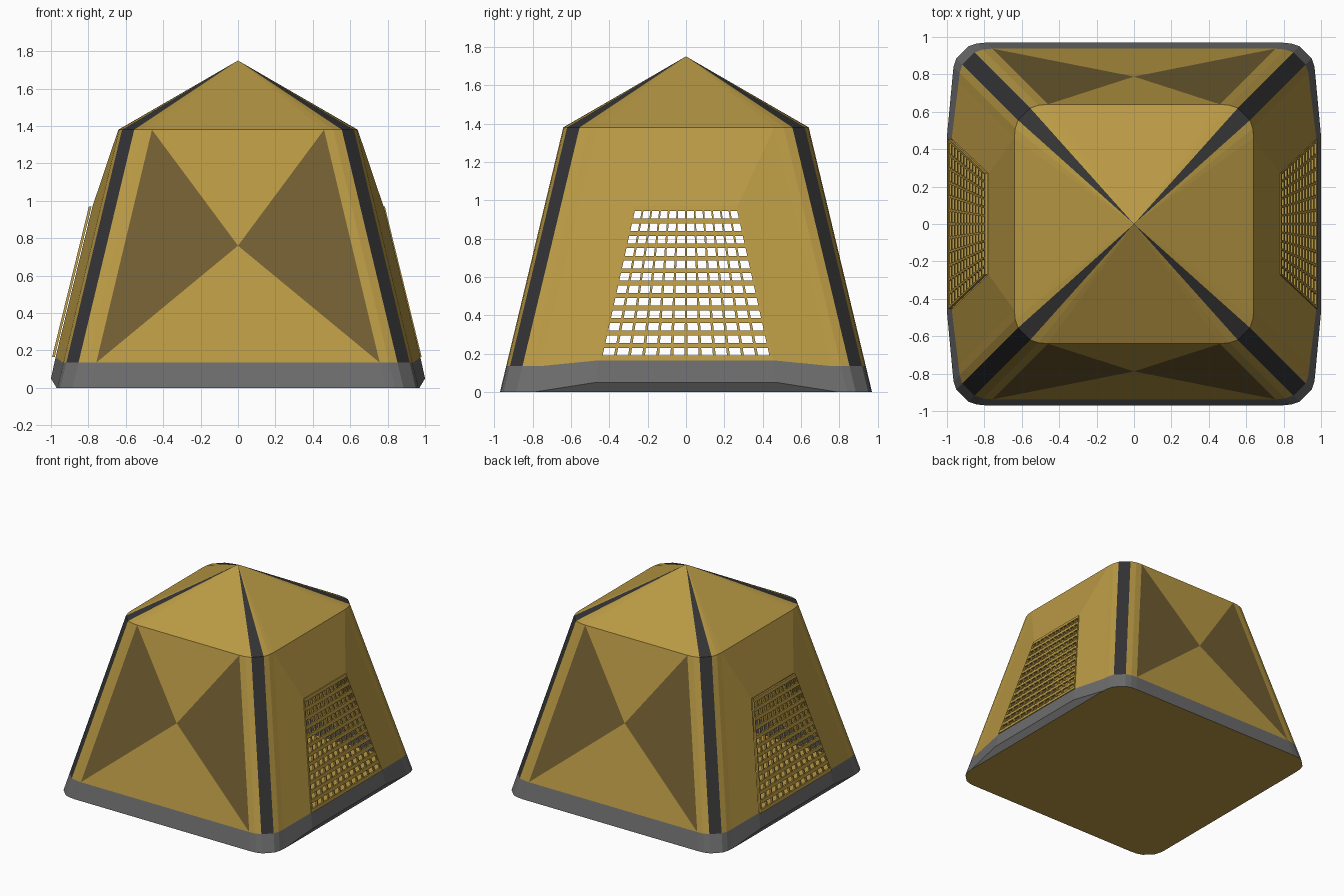
import bpy
import bmesh
from mathutils import Vector

if "Cube" in bpy.data.objects:
    bpy.data.objects.remove(bpy.data.objects["Cube"])


def material(name, rgb):
    m = bpy.data.materials.new(name)
    m.use_nodes = True
    m.diffuse_color = (*rgb, 1)
    m.node_tree.nodes["Principled BSDF"].inputs["Base Color"].default_value = (*rgb, 1)
    return m


TAN = material("tan fabric", (0.485, 0.319, 0.058))
BROWN = material("brown fabric", (0.168, 0.114, 0.032))
GREY = material("grey skirt", (0.15, 0.15, 0.15))
DARK = material("charcoal strip", (0.034, 0.034, 0.036))

BAND, EAVE, PEAK = 0.135, 1.38, 1.75
CORE = Vector((0, 0, 0.6))
OFFSETS = [(0, 0.18), (0.005, 0.13), (0.02, 0.085)]


def half_width(z):
    return 0.97 - 0.33 * z / EAVE


def corner(z):
    """Rounded corner points, from the side wall round to the front wall."""
    h = half_width(z)
    pts = [(h - a, h - b) for a, b in OFFSETS]
    pts += [(y, x) for x, y in reversed(pts)]
    return [Vector((x, y, z)) for x, y in pts]


def shell(name, mat, polys):
    """Mirror polygons into all four quadrants, facing outward."""
    bm = bmesh.new()
    made = set()
    for sx in (1, -1):
        for sy in (1, -1):
            for poly in polys:
                pts = [Vector((p[0] * sx, p[1] * sy, p[2])) for p in poly]
                key = frozenset(tuple(round(c, 4) + 0.0 for c in p) for p in pts)
                if key in made:
                    continue
                made.add(key)
                f = bm.faces.new([bm.verts.new(p) for p in pts])
                f.normal_update()
                if f.normal.dot(f.calc_center_median() - CORE) < 0:
                    f.normal_flip()
    bmesh.ops.remove_doubles(bm, verts=bm.verts, dist=0.0005)
    return finish(name, mat, bm)


def finish(name, mat, bm):
    me = bpy.data.meshes.new(name)
    bm.to_mesh(me)
    bm.free()
    me.materials.append(mat)
    ob = bpy.data.objects.new(name, me)
    bpy.context.collection.objects.link(ob)
    return ob


def flip(p, axis):
    q = Vector(p)
    q[axis] = -q[axis]
    return q


def strips(low, high, picks):
    return [[low[i], low[i + 1], high[i + 1], high[i]] for i in picks]


low, band, eave = corner(0), corner(BAND), corner(EAVE)
peak = Vector((0, 0, PEAK))
SOFT = (0, 1, 3, 4)

# Side wall bulge around the window opening
bulge = Vector((1.0, 0.47, 0.05))
sill = Vector((0.975, 0.455, 0.165))
lintel = Vector((0.778, 0.27, 0.97))

# Grey skirt
shell("skirt", GREY, strips(low, band, range(5)) + [
    [low[5], flip(low[5], 0), flip(band[5], 0), band[5]],
    [low[0], bulge, sill, band[0]],
    [low[0], flip(low[0], 1), flip(bulge, 1), bulge],
    [bulge, flip(bulge, 1), flip(sill, 1), sill]])

# Side walls and soft corner facets
shell("side_walls", TAN, strips(band, eave, SOFT) + [
    [band[0], sill, lintel, eave[0]],
    [lintel, flip(lintel, 1), flip(eave[0], 1), eave[0]]])

# Front and back panels, split at a centre point
centre = Vector((0, half_width(0.76), 0.76))
shell("end_panels", TAN, [
    [band[5], flip(band[5], 0), centre],
    [eave[5], flip(eave[5], 0), centre]])
shell("end_panel_gussets", BROWN, [[band[5], eave[5], centre]])

# Corner strips running up to the peak
shell("corner_strips", DARK, strips(band, eave, [2]) + [[eave[2], eave[3], peak]])

# Roof
shell("roof", TAN, [[eave[i], eave[i + 1], peak] for i in SOFT] + [
    [eave[0], flip(eave[0], 1), peak],
    [eave[5], flip(eave[5], 0), peak]])

# Floor
ring = low + [flip(p, 0) for p in reversed(low)]
ring += [flip(p, 1) for p in reversed(ring)]
bm = bmesh.new()
floor = bm.faces.new([bm.verts.new(p) for p in ring])
floor.normal_update()
if floor.normal.z > 0:
    floor.normal_flip()
finish("floor", TAN, bm)


# Window screens: fanned uprights and level crossbars
def screen(name, side, shift, cells=12, thick=0.007):
    bm = bmesh.new()

    def point(u, v, d):
        p = sill.lerp(lintel, v)
        return (side * (p.x + shift + d), u * p.y, p.z)

    def bar(u0, u1, v0, v1):
        vs = [bm.verts.new(point(u, v, d))
              for d in (-thick, thick)
              for u, v in ((u0, v0), (u1, v0), (u1, v1), (u0, v1))]
        bm.faces.new(vs[:4])
        bm.faces.new(vs[4:])
        for i in range(4):
            j = (i + 1) % 4
            bm.faces.new((vs[i], vs[j], vs[j + 4], vs[i + 4]))

    w = 0.38 / cells
    for i in range(cells + 1):
        t = i / cells
        u = (2 * t - 1) * (1 - w / 2)
        bar(u - w / 2, u + w / 2, 0, 1)
        v = t * (1 - w)
        bar(-1, 1, v, v + w)
    bmesh.ops.recalc_face_normals(bm, faces=bm.faces)
    finish(name, TAN, bm)


screen("left_window_screen", 1, 0.0)
screen("right_window_screen", -1, 0.012)
